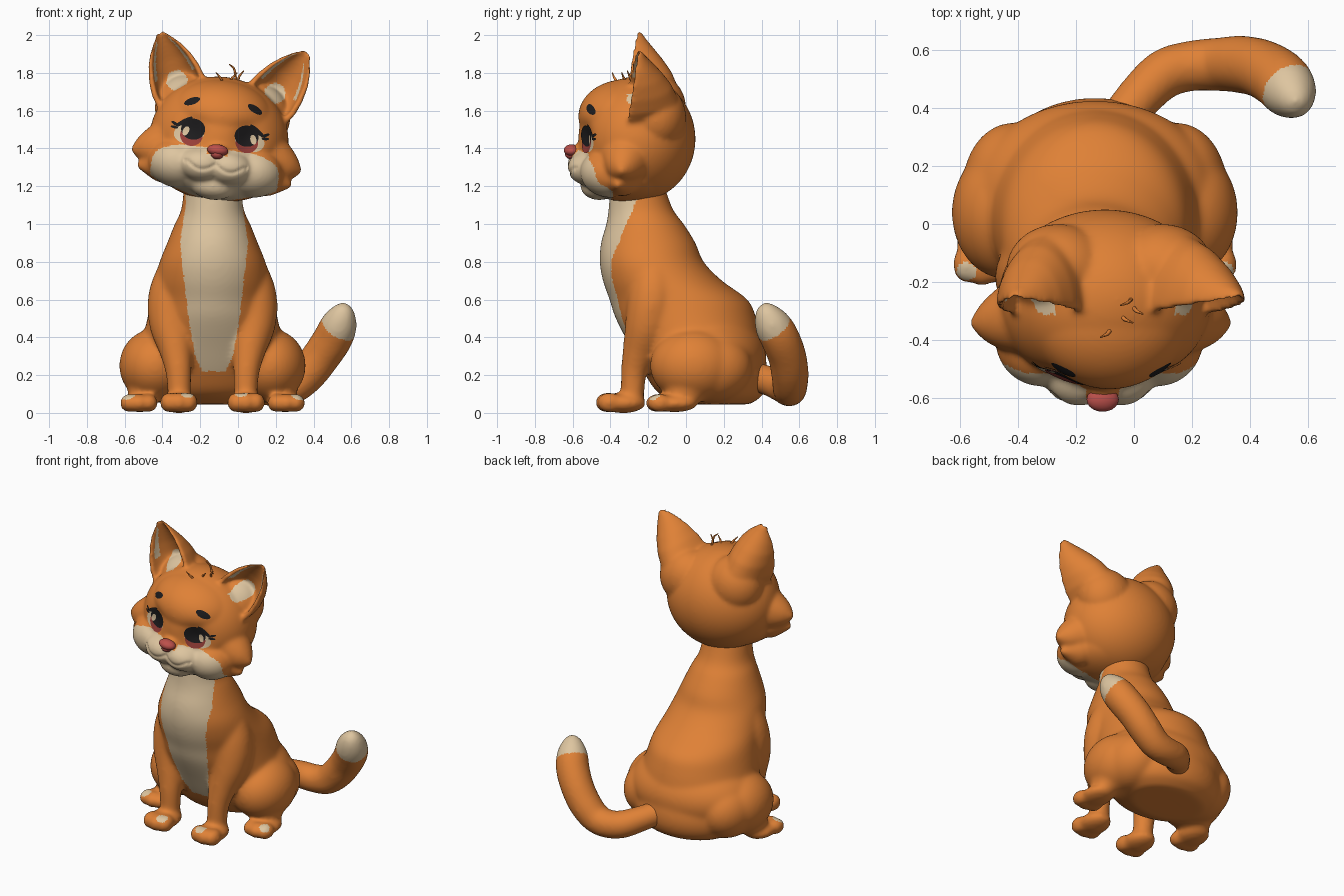
import bpy, bmesh, math
from mathutils import Vector, Matrix
from mathutils.bvhtree import BVHTree

if "Cube" in bpy.data.objects:
    bpy.data.objects.remove(bpy.data.objects["Cube"])


def material(name, rgb):
    m = bpy.data.materials.new(name)
    m.diffuse_color = (*rgb, 1)
    m.use_nodes = True
    m.node_tree.nodes["Principled BSDF"].inputs["Base Color"].default_value = m.diffuse_color
    return m


ORANGE = material("orange fur", (.74, .22, .037))
CREAM = material("cream fur", (.73, .56, .35))
BLACK = material("black", (.013, .012, .013))
RED = material("nose red", (.50, .08, .07))
IRIS = material("iris red brown", (.32, .05, .04))


def ball(bm, c, r):
    bmesh.ops.create_icosphere(bm, subdivisions=5 if max(r) > .15 else 3, radius=1,
                               matrix=Matrix.Translation(c) @ Matrix.Diagonal((*r, 1)))


def smooth_path(pts, n=6):
    """Catmull-Rom curve through points of any dimension."""
    pts = [Vector(p) for p in pts]
    ext = [2 * pts[0] - pts[1]] + pts + [2 * pts[-1] - pts[-2]]
    out = []
    for a, b, c, d in zip(ext, ext[1:], ext[2:], ext[3:]):
        for t in (k / n for k in range(n)):
            out.append(.5 * (2 * b + (c - a) * t + (2 * a - 5 * b + 4 * c - d) * t * t
                             + (3 * b - a - 3 * c + d) * t ** 3))
    return out + [pts[-1]]


def limb(bm, pts, n=8):
    """Row of balls blended along a path of (x, y, z, radius)."""
    for x, y, z, r in smooth_path(pts, n):
        ball(bm, (x, y, z), (r, r, r))


def loft(bm, rings):
    rows = [[bm.verts.new(p) for p in ring] for ring in rings]
    n = len(rows[0])
    for lo, hi in zip(rows, rows[1:]):
        for i in range(n):
            j = (i + 1) % n
            bm.faces.new((lo[i], lo[j], hi[j], hi[i]))
    bm.faces.new(rows[0][::-1])
    bm.faces.new(rows[-1])


def finish(name, bm, mats, matrix=Matrix()):
    me = bpy.data.meshes.new(name)
    bm.to_mesh(me)
    bm.free()
    for m in mats:
        me.materials.append(m)
    me.polygons.foreach_set("use_smooth", [True] * len(me.polygons))
    ob = bpy.data.objects.new(name, me)
    bpy.context.collection.objects.link(ob)
    ob.matrix_world = matrix
    return ob


def blend(name, bm, rule, matrix=Matrix(), sculpt=None, voxel=.011, smooth=12):
    """Fuse overlapping volumes into one smooth skin, then colour it by a rule."""
    bmesh.ops.recalc_face_normals(bm, faces=bm.faces)
    ob = finish(name, bm, [])
    mod = ob.modifiers.new("fuse", 'REMESH')
    mod.mode = 'VOXEL'
    mod.voxel_size = voxel
    mod = ob.modifiers.new("soften", 'SMOOTH')
    mod.factor, mod.iterations = .5, smooth
    bpy.context.view_layer.update()
    dg = bpy.context.evaluated_depsgraph_get()
    me = bpy.data.meshes.new_from_object(ob.evaluated_get(dg))
    ob.modifiers.clear()
    ob.data = me
    me.materials.clear()
    for m in (ORANGE, CREAM):
        me.materials.append(m)
    if sculpt:
        for v in me.vertices:
            sculpt(v.co)
    for p in me.polygons:
        p.use_smooth = True
        p.material_index = int(rule(p.center, p.normal))
    ob.matrix_world = matrix
    return ob


# ---- body: lofted torso, hips, thighs, legs and paws ----
CX = -.135
bm = bmesh.new()
torso = [(.045, .16, .25, .18), (.1, .135, .34, .275), (.2, .11, .38, .325), (.35, .055, .375, .35),
         (.5, 0, .345, .372), (.6, -.04, .325, .365), (.7, -.125, .305, .315), (.8, -.182, .28, .275),
         (.9, -.2, .24, .25), (1.0, -.217, .2, .205), (1.08, -.24, .165, .17), (1.22, -.26, .15, .14)]
loft(bm, [[(CX + rx * math.cos(a), y + ry * math.sin(a), z)
           for a in (k * math.tau / 72 for k in range(72))] for z, y, rx, ry in smooth_path(torso, 5)])
ball(bm, (CX, .095, .3), (.425, .33, .25))
for s in (-1, 1):
    X = lambda off: CX + s * off
    limb(bm, [(X(.15), -.17, .78, .125), (X(.205), -.175, .62, .135), (X(.215), -.2, .48, .122),
              (X(.195), -.245, .34, .09), (X(.18), -.275, .22, .07), (X(.175), -.285, .08, .062)])
    ball(bm, (X(.178), -.33, .052), (.095, .12, .054))
    ball(bm, (X(.305), .04, .25), (.188, .23, .195))
    ball(bm, (X(.28), .13, .24), (.175, .22, .185))
    ball(bm, (X(.385), -.06, .05), (.095, .125, .047))
    ball(bm, (X(.36), .0, .12), (.09, .11, .09))
    for t in (-1, 0, 1):
        ball(bm, (X(.178) + t * .052, -.405 - .012 * (t == 0), .055), (.05, .065, .055))
        ball(bm, (X(.39) + t * .052, -.14 - .012 * (t == 0), .052), (.05, .065, .05))

bib = [(.22, .06), (.3, .10), (.5, .135), (.9, .18), (1.1, .15), (1.4, .15)]
toes = [Vector(p) for p in ((-.27, -.43, .1), (.02, -.43, .1), (-.58, -.165, .09), (.315, -.165, .09))]


def body_rule(c, n):
    if any((c - t).length < .034 for t in toes):
        return True
    if c.y > -.17 or n.y > -.1:
        return False
    for (z0, w0), (z1, w1) in zip(bib, bib[1:]):
        if z0 <= c.z < z1:
            return abs(c.x + .127) < w0 + (w1 - w0) * (c.z - z0) / (z1 - z0)
    return False


blend("body", bm, body_rule, smooth=24)

# ---- tail ----
bm = bmesh.new()
limb(bm, [(-.06, .34, .2, .075), (.03, .45, .165, .08), (.11, .52, .135, .086), (.2, .545, .122, .088),
          (.29, .55, .14, .093), (.37, .55, .21, .1), (.44, .535, .3, .102), (.5, .5, .39, .104),
          (.53, .465, .455, .098), (.55, .435, .51, .07), (.558, .425, .545, .04)], 7)
slant = Vector((.45, -.5, .7))
blend("tail", bm, lambda c, n: (c - Vector((.52, .46, .455))).dot(slant) > 0)

# ---- head, in its own upright frame, then tilted ----
HEAD = Matrix.Translation((-.1, -.26, 1.45)) @ Matrix.Rotation(math.radians(7.5), 4, 'Y')
bm = bmesh.new()
ball(bm, (0, 0, 0), (.368, .31, .33))
ball(bm, (0, -.06, .12), (.28, .25, .195))
ball(bm, (0, -.05, -.15), (.33, .27, .18))
ball(bm, (0, -.27, -.07), (.07, .085, .055))
ball(bm, (0, -.2, -.25), (.12, .1, .075))
for s in (-1, 1):
    ball(bm, (s * .07, -.25, -.145), (.13, .118, .095))
    ball(bm, (s * .2, -.14, -.15), (.16, .16, .135))
    ball(bm, (s * .18, .1, .14), (.18, .16, .18))
    # cheek tufts
    limb(bm, [(s * .24, -.05, -.06, .15), (s * .335, -.07, -.09, .1), (s * .418, -.08, -.108, .036)])
    limb(bm, [(s * .27, -.08, -.16, .11), (s * .385, -.1, -.19, .028)])
    # cupped ears: crescent sections from base to tip
    rings = []
    for t, w, d in ((-.6, .11, .14), (-.3, .14, .225), (0, .15, .255), (.25, .14, .215), (.5, .118, .155),
                    (.7, .088, .1), (.85, .058, .06), (.95, .034, .037), (1.02, .018, .02)):
        front = -.04 * (1 - t)
        arc = [k * math.pi / 20 for k in range(21)]
        sec = [(w * math.cos(a), front + d * math.sin(a)) for a in arc]
        sec += [(.8 * w * math.cos(a), front + .6 * d * math.sin(a) - .004) for a in arc[::-1]]
        u = .298 * t
        lean = .25 + .44 * u + (.018 * t if s > 0 else 0)
        rings.append([(s * (lean + .9 * v), y, .25 + .9 * u - .44 * v) for v, y in sec])
    loft(bm, rings)


def head_sculpt(co):
    """Press in the eye sockets and the smile."""
    if co.y > -.1:
        return
    ax = abs(co.x)
    co.y += .034 * math.exp(-((ax - .15) ** 2 + (co.z - .02) ** 2) / .005)
    if ax < .17:
        smile = -.135 - .035 * math.sin(math.pi * min(ax, .15) / .15)
        co.y += .008 * math.exp(-((co.z - smile) / .011) ** 2)


def head_rule(c, n):
    ax = abs(c.x)
    if c.z > .2:  # pale patch and pale rim line inside the ear
        if n.y > -.1 or c.y < -.05:
            return False
        t = (.44 * (ax - .25) + .9 * (c.z - .25)) / .298
        v = abs(.9 * (ax - .25) - .44 * (c.z - .25)) / max(.15 - .14 * t * t, .01)
        return math.hypot(ax - .262, c.z - .278) < .055 or (.2 < t < .9 and .66 < v < .77)
    if c.y > -.13 or c.z > (-.085 if ax < .06 else -.05):
        return False
    return (ax / .34) ** 2 + (abs(c.z + .2) / .16) ** 4 < 1


head = blend("head", bm, head_rule, HEAD, head_sculpt, voxel=.01, smooth=14)
skin = BVHTree.FromPolygons([v.co for v in head.data.vertices],
                            [p.vertices[:] for p in head.data.polygons])


def plate(name, mat, s, cx, cz, rx, rz, angle=0, lift=.004):
    """Thin oval laid on the face, mirrored by s."""
    bm = bmesh.new()

    def drop(f, a):
        p, q = rx * f * math.cos(a), rz * f * math.sin(a)
        c, sn = math.cos(math.radians(angle)), math.sin(math.radians(angle))
        x, z = s * (cx + p * c - q * sn), cz + p * sn + q * c
        hit = skin.ray_cast(Vector((x, -2, z)), Vector((0, 1, 0)))[0]
        return bm.verts.new((x, (hit.y if hit else -.2) - lift, z))
    n = 28
    mid = drop(0, 0)
    rows = [[drop(f, k * math.tau / n) for k in range(n)] for f in (.25, .5, .75, 1)]
    for k in range(n):
        j = (k + 1) % n
        bm.faces.new((mid, rows[0][k], rows[0][j]))
        for lo, hi in zip(rows, rows[1:]):
            bm.faces.new((lo[k], hi[k], hi[j], lo[j]))
    for f in bm.faces:
        f.normal_update()
        if f.normal.y > 0:
            f.normal_flip()
    finish(name, bm, [mat], HEAD)


# ---- eyes, lashes and brows ----
for side, s in (("left", -1), ("right", 1)):
    plate(side + "_eye_white", CREAM, s, .162, .008, .08, .055, -8, .003)
    plate(side + "_eye_iris", IRIS, s, .148, .0, .06, .056, 0, .005)
    plate(side + "_eye_pupil", BLACK, s, .143, .034, .064, .056, 0, .007)
    plate(side + "_eye_glint", CREAM, s, .18, .02, .016, .026, 20, .009)
    plate(side + "_eyelid", BLACK, s, .195, .068, .05, .012, -35, .006)
    plate(side + "_lash_upper", BLACK, s, .24, .05, .024, .008, 25, .006)
    plate(side + "_lash_lower", BLACK, s, .243, .032, .02, .007, 5, .006)
    plate(side + "_brow", BLACK, s, .168, .18, .044, .018, -26, .004)

# ---- nose ----
bm = bmesh.new()
ball(bm, (0, -.345, -.06), (.056, .042, .031))
ball(bm, (0, -.347, -.08), (.034, .034, .028))
finish("nose", bm, [RED], HEAD)

# ---- hair strands on the crown ----
bm = bmesh.new()
for x, y, lean, top in ((-.01, -.26, -.035, 1.845), (-.04, -.32, .035, 1.8),
                        (-.085, -.37, -.03, 1.8), (0, -.29, .03, 1.81)):
    limb(bm, [(x, y, 1.76, .007), (x + lean * .3, y - .01, top - .025, .006),
              (x + lean, y - .02, top, .003)], 10)
finish("hair_strands", bm, [ORANGE])
